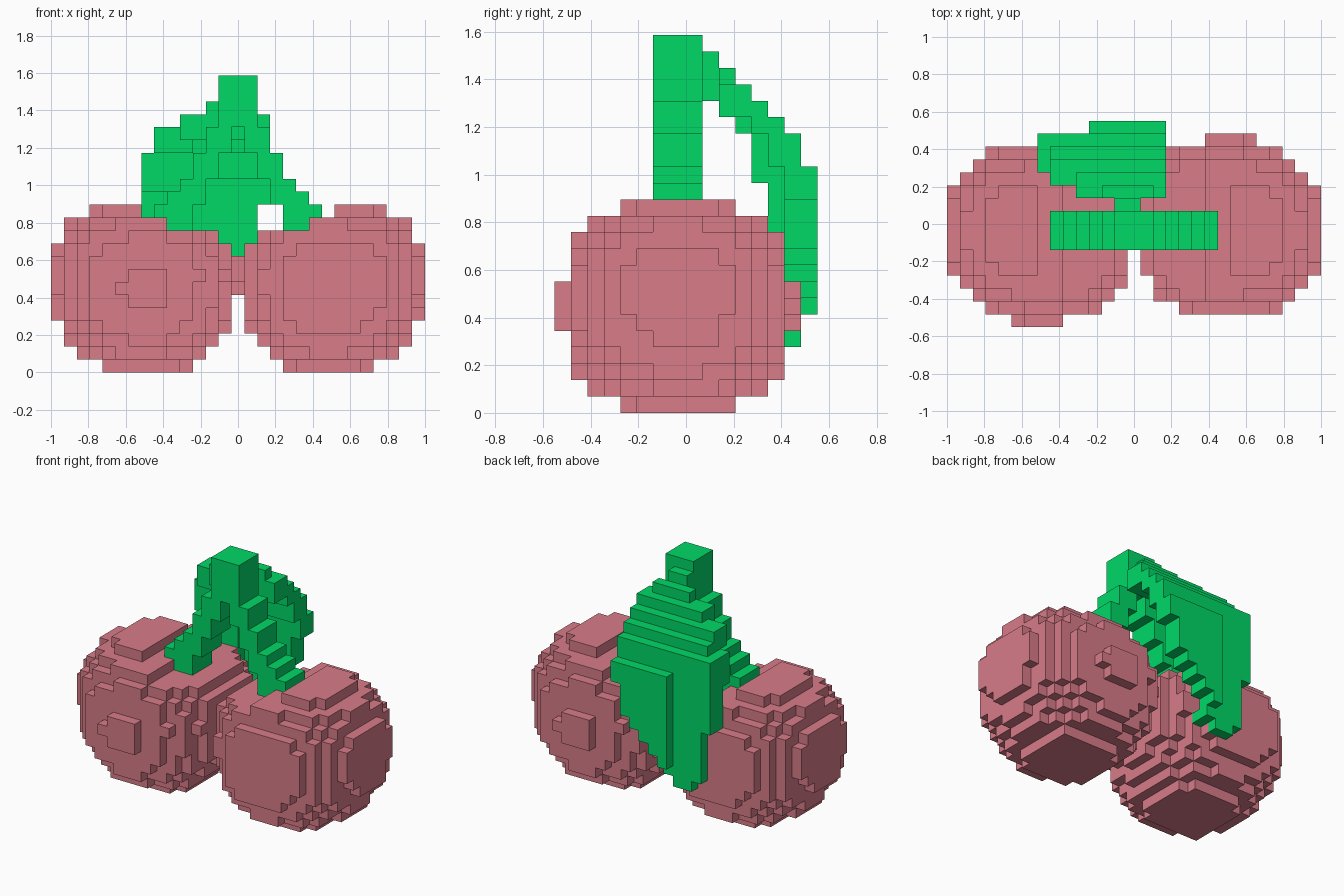
import bpy
import bmesh
from mathutils import Vector

cube = bpy.data.objects.get("Cube")
if cube:
    bpy.data.objects.remove(cube, do_unlink=True)

NX, NY = 29, 16          # grid cells across and deep
U = 2 / NX               # edge of one block


def material(name, rgb):
    mat = bpy.data.materials.new(name)
    mat.use_nodes = True
    color = (*rgb, 1)
    mat.diffuse_color = color
    mat.node_tree.nodes["Principled BSDF"].inputs["Base Color"].default_value = color
    return mat


fruit_pink = material("fruit_pink", (0.69, 0.2, 0.248))
leaf_green = material("leaf_green", (0.0, 0.69, 0.134))


def near(d):
    """Distance from a centre to the closest side of a block."""
    return max(abs(d) - 0.5, 0)


def fruit_cells(side):
    """Round fruit, wider towards the top; side is -1 or 1 along x."""
    cells = set()
    hollow = {12: 6, 11: 8, 10: 12}      # last column of each row below the stalk
    for i in range(15):
        for j in range(NY):
            for k in range(13):
                dz = k - 6
                dx = i - 6.7
                dy = j - (7 + 0.09 * side)
                rx = 6.801 + 0.12 * dz
                if (near(dx) / rx) ** 2 + (near(dy) / 6.52) ** 2 + (near(dz) / 6.45) ** 2 > 1:
                    continue
                if i <= hollow.get(k, i):
                    cells.add((i if side < 0 else NX - 1 - i, j, k))
    return cells


def stem_cells():
    """Forked stalk, bottom and top row of each column outwards."""
    columns = [(19, 22), (17, 22), (15, 18), (13, 16), (11, 14), (11, 13), (12, 12)]
    cells = set()
    for n, (low, high) in enumerate(columns):
        for k in range(low, high + 1):
            for j in range(6, 9):
                cells |= {(14 + n, j, k), (14 - n, j, k)}
    return cells


def leaf_cells():
    """Drooping leaf, left and right end of each row from the top down."""
    rows = [(13, 14), (12, 15), (10, 16), (8, 16), (8, 16), (7, 16), (7, 16),
            (7, 16), (7, 16), (7, 15), (7, 15), (7, 15), (8, 14), (8, 13),
            (8, 12), (8, 11), (8, 11), (9, 10)]
    cells = set()
    for n, (first, last) in enumerate(rows):
        k = 21 - n
        back = min(9 + n, 14 if k in (15, 16) or k < 6 else 15)
        for i in range(first, last + 1):
            outer = min(back, 14) if i <= 10 else back
            thick = 2 if k > 17 or (i <= 10 and k > 13) else 1
            for j in range(max(outer - thick, 9), outer + 1):
                # narrow where the leaf joins the stalk
                if abs(i - 13.5) <= 3 * (j - 9) + 0.5:
                    cells.add((i, j, k))
    return cells


# Corner loops of the six block sides, wound outwards
SIDES = []
for axis in range(3):
    b, c = (axis + 1) % 3, (axis + 2) % 3
    for step in (0, 1):
        loop = []
        for p, q in ((0, 0), (1, 0), (1, 1), (0, 1)):
            corner = [0, 0, 0]
            corner[axis], corner[b], corner[c] = step, p, q
            loop.append(tuple(corner))
        normal = [0, 0, 0]
        normal[axis] = 2 * step - 1
        SIDES.append((tuple(normal), loop if step else loop[::-1]))


def add(a, b):
    return tuple(p + q for p, q in zip(a, b))


def build(name, cells, occupied, mat):
    """Skin a set of blocks with its exposed sides."""
    bm = bmesh.new()
    verts = {}
    for cell in sorted(cells):
        for normal, loop in SIDES:
            if add(cell, normal) in occupied:
                continue
            face = []
            for corner in loop:
                key = add(cell, corner)
                if key not in verts:
                    verts[key] = bm.verts.new(Vector((key[0] - NX / 2, key[1] - NY / 2, key[2])) * U)
                face.append(verts[key])
            bm.faces.new(face)
    mesh = bpy.data.meshes.new(name)
    bm.to_mesh(mesh)
    bm.free()
    mesh.materials.append(mat)
    bpy.context.collection.objects.link(bpy.data.objects.new(name, mesh))


# Earlier parts keep the blocks that later parts would share
parts = [("right_fruit", fruit_cells(-1), fruit_pink),
         ("left_fruit", fruit_cells(1), fruit_pink),
         ("forked_stem", stem_cells(), leaf_green),
         ("leaf", leaf_cells(), leaf_green)]
occupied = set()
for name, cells, mat in parts:
    cells -= occupied
    occupied |= cells
for name, cells, mat in parts:
    build(name, cells, occupied, mat)
